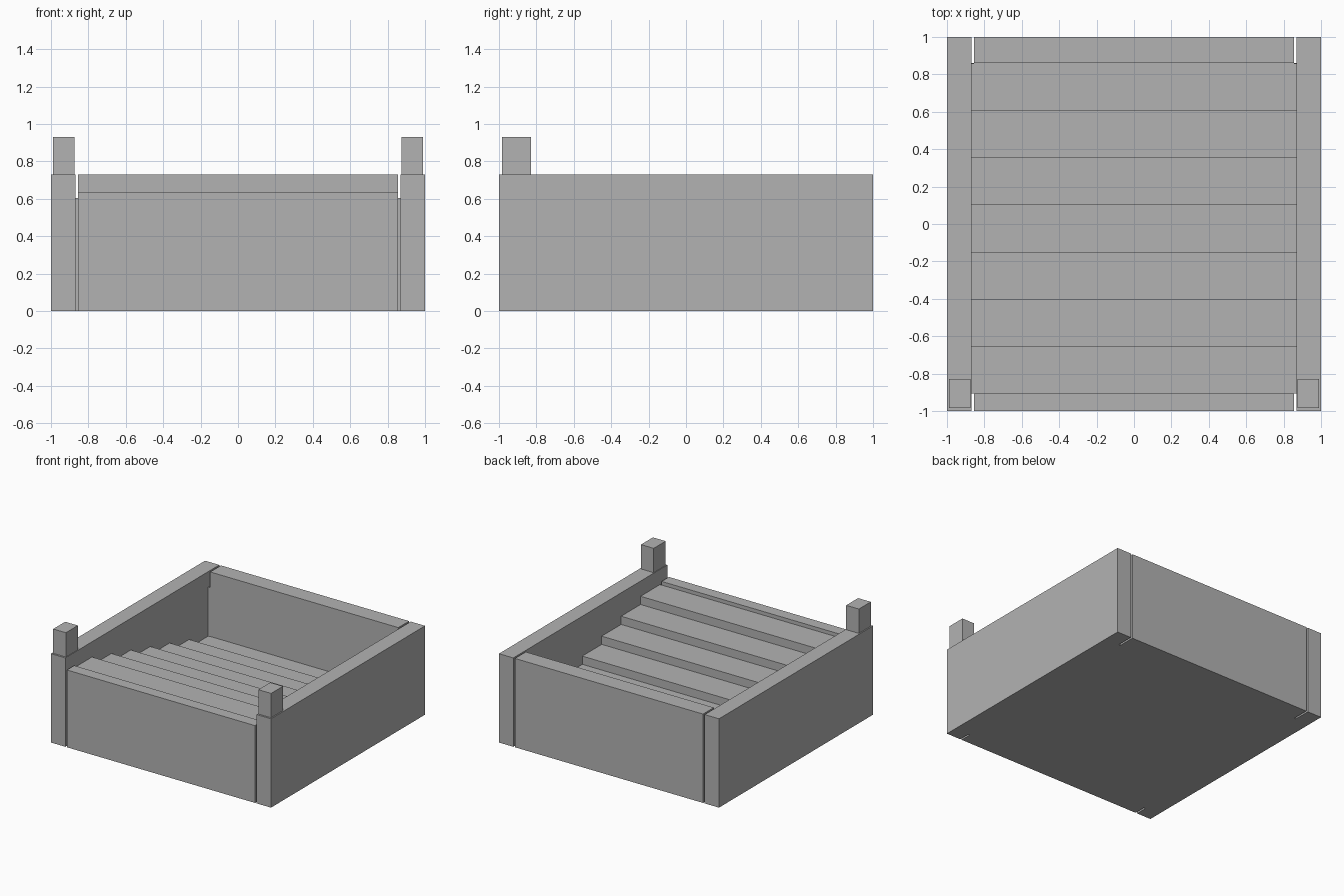
import bpy
import bmesh

if "Cube" in bpy.data.objects:
    bpy.data.objects.remove(bpy.data.objects["Cube"])

grey = bpy.data.materials.new("plain_grey")
grey.diffuse_color = (0.45, 0.45, 0.45, 1)
grey.use_nodes = True
grey.node_tree.nodes["Principled BSDF"].inputs["Base Color"].default_value = grey.diffuse_color


def finish(name, bm):
    bmesh.ops.recalc_face_normals(bm, faces=bm.faces)
    mesh = bpy.data.meshes.new(name)
    bm.to_mesh(mesh)
    bm.free()
    mesh.materials.append(grey)
    obj = bpy.data.objects.new(name, mesh)
    bpy.context.collection.objects.link(obj)
    return obj


def box(name, x, y, z):
    """Box spanning the given (min, max) ranges."""
    bm = bmesh.new()
    bmesh.ops.create_cube(bm, size=1)
    for v in bm.verts:
        v.co = [r[0] if c < 0 else r[1] for c, r in zip(v.co, (x, y, z))]
    return finish(name, bm)


SEAM, TOP = 0.605, 0.73     # top of lower walls, top of caps
INNER, PANEL = 0.87, 0.855  # inner face of side walls, half width of end panels

# Side walls with caps and front posts
for side, s in (("left", -1), ("right", 1)):
    def span(a, b):
        return tuple(sorted((s * a, s * b)))
    box(side + "_wall", span(INNER, 1), (-1, 1), (0, SEAM))
    box(side + "_cap", span(INNER, 1), (-1, 1), (SEAM, TOP))
    box(side + "_post", span(0.875, 0.99), (-0.985, -0.83), (TOP, 0.93))

# Front and back panels with caps, leaving thin gaps at the corners
box("front_panel", (-PANEL, PANEL), (-1, -0.905), (0, SEAM))
box("front_cap", (-PANEL, PANEL), (-1, -0.905), (SEAM, 0.635))
box("back_panel", (-PANEL, PANEL), (0.86, 1), (0, SEAM))
box("back_cap", (-PANEL, PANEL), (0.86, 1), (SEAM, TOP))

# Staircase descending from front to back, as one extruded profile
STEPS, START, END, LOW = 7, -0.905, 0.86, 0.2
depth = (END - START) / STEPS
drop = (SEAM - LOW) / (STEPS - 1)
profile = [(START, 0)]
for i in range(STEPS):
    z = SEAM - i * drop
    profile += [(START + i * depth, z), (START + (i + 1) * depth, z)]
profile.append((END, 0))
bm = bmesh.new()
face = bm.faces.new([bm.verts.new((-INNER, y, z)) for y, z in profile])
side_geom = bmesh.ops.extrude_face_region(bm, geom=[face])["geom"]
moved = [g for g in side_geom if isinstance(g, bmesh.types.BMVert)]
bmesh.ops.translate(bm, vec=(2 * INNER, 0, 0), verts=moved)
finish("steps", bm)

# Back filler closing the corner gaps behind the end panel
for side, s in (("left", -1), ("right", 1)):
    xs = tuple(sorted((s * PANEL, s * INNER)))
    box(side + "_gap_backing", xs, (0.855, 0.86), (0, SEAM))
